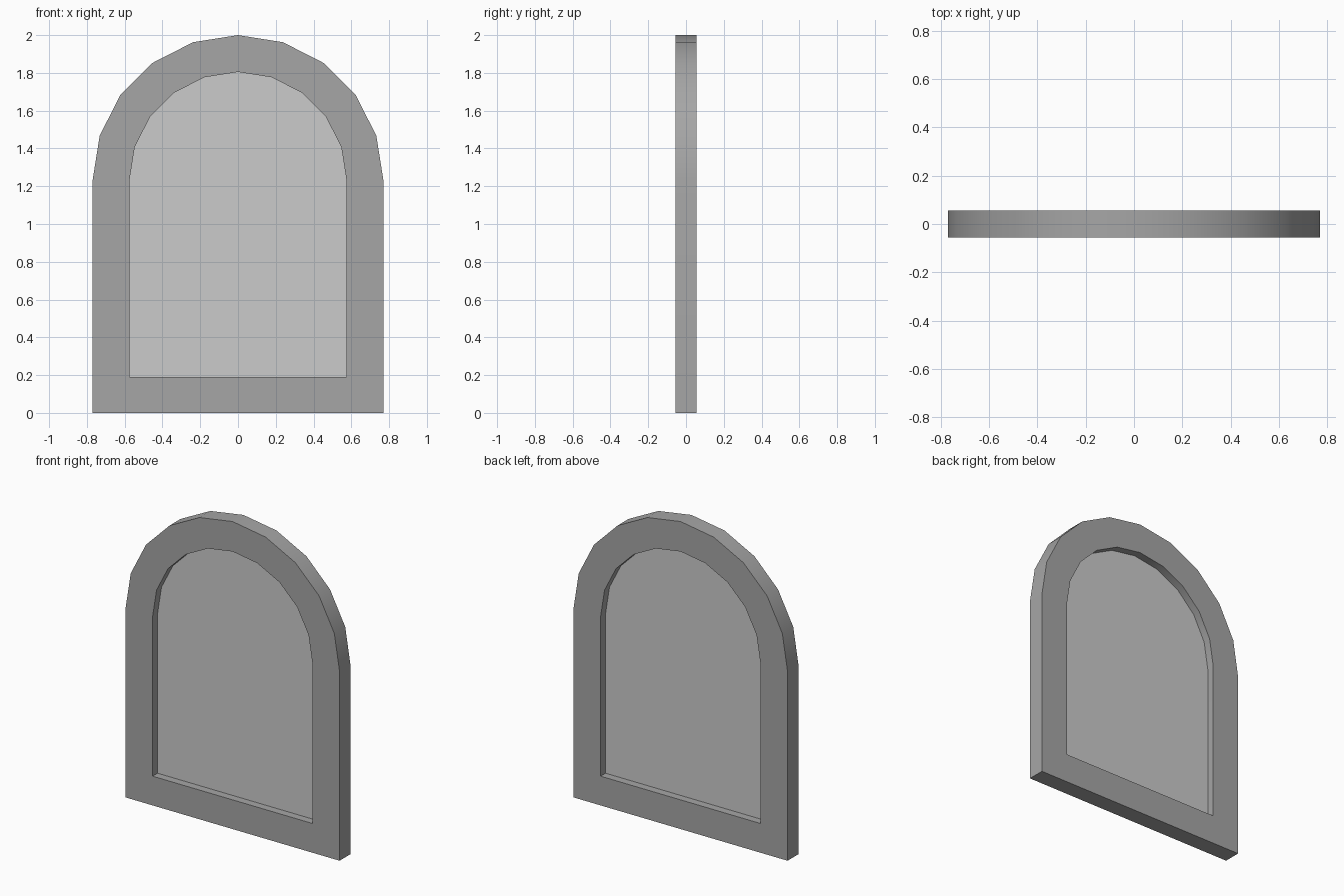
import bpy, bmesh, math

if "Cube" in bpy.data.objects:
    bpy.data.objects.remove(bpy.data.objects["Cube"])

SPRING_Z = 1.23   # height where the arch begins
SEGMENTS = 10     # facets around the half circle
DEPTH = 0.112


def arch_outline(radius, bottom):
    """Upright rectangle topped by a half circle, as (x, z) points."""
    pts = [(-radius, bottom), (radius, bottom)]
    for i in range(SEGMENTS + 1):
        a = math.pi * i / SEGMENTS
        pts.append((radius * math.cos(a), SPRING_Z + radius * math.sin(a)))
    return pts


def finish(bm, name, grey):
    bmesh.ops.recalc_face_normals(bm, faces=bm.faces)
    mesh = bpy.data.meshes.new(name)
    bm.to_mesh(mesh)
    bm.free()
    obj = bpy.data.objects.new(name, mesh)
    bpy.context.collection.objects.link(obj)
    mat = bpy.data.materials.new(name + "_grey")
    mat.diffuse_color = (grey, grey, grey, 1)
    mat.use_nodes = True
    mat.node_tree.nodes["Principled BSDF"].inputs["Base Color"].default_value = mat.diffuse_color
    mesh.materials.append(mat)
    bpy.ops.object.select_all(action='DESELECT')
    obj.select_set(True)
    bpy.context.view_layer.objects.active = obj
    bpy.ops.object.shade_smooth_by_angle(angle=math.radians(30))
    return obj


def ring(bm, outline, y):
    return [bm.verts.new((x, y, z)) for x, z in outline]


outer = arch_outline(0.77, 0.0)
inner = arch_outline(0.575, 0.19)

# Arched frame: four loops bridged around a rectangular section
bm = bmesh.new()
loops = [ring(bm, outer, -DEPTH / 2), ring(bm, outer, DEPTH / 2),
         ring(bm, inner, DEPTH / 2), ring(bm, inner, -DEPTH / 2)]
n = len(outer)
for k in range(4):
    a, b = loops[k], loops[(k + 1) % 4]
    for i in range(n):
        j = (i + 1) % n
        bm.faces.new((a[i], a[j], b[j], b[i]))
finish(bm, "window_frame", 0.38)

# Thin glass pane set midway through the frame
bm = bmesh.new()
pane = bm.faces.new(ring(bm, inner, -0.005))
ext = bmesh.ops.extrude_face_region(bm, geom=[pane], use_keep_orig=True)
moved = [g for g in ext["geom"] if isinstance(g, bmesh.types.BMVert)]
bmesh.ops.translate(bm, verts=moved, vec=(0, 0.01, 0))
finish(bm, "glass_pane", 0.8)
